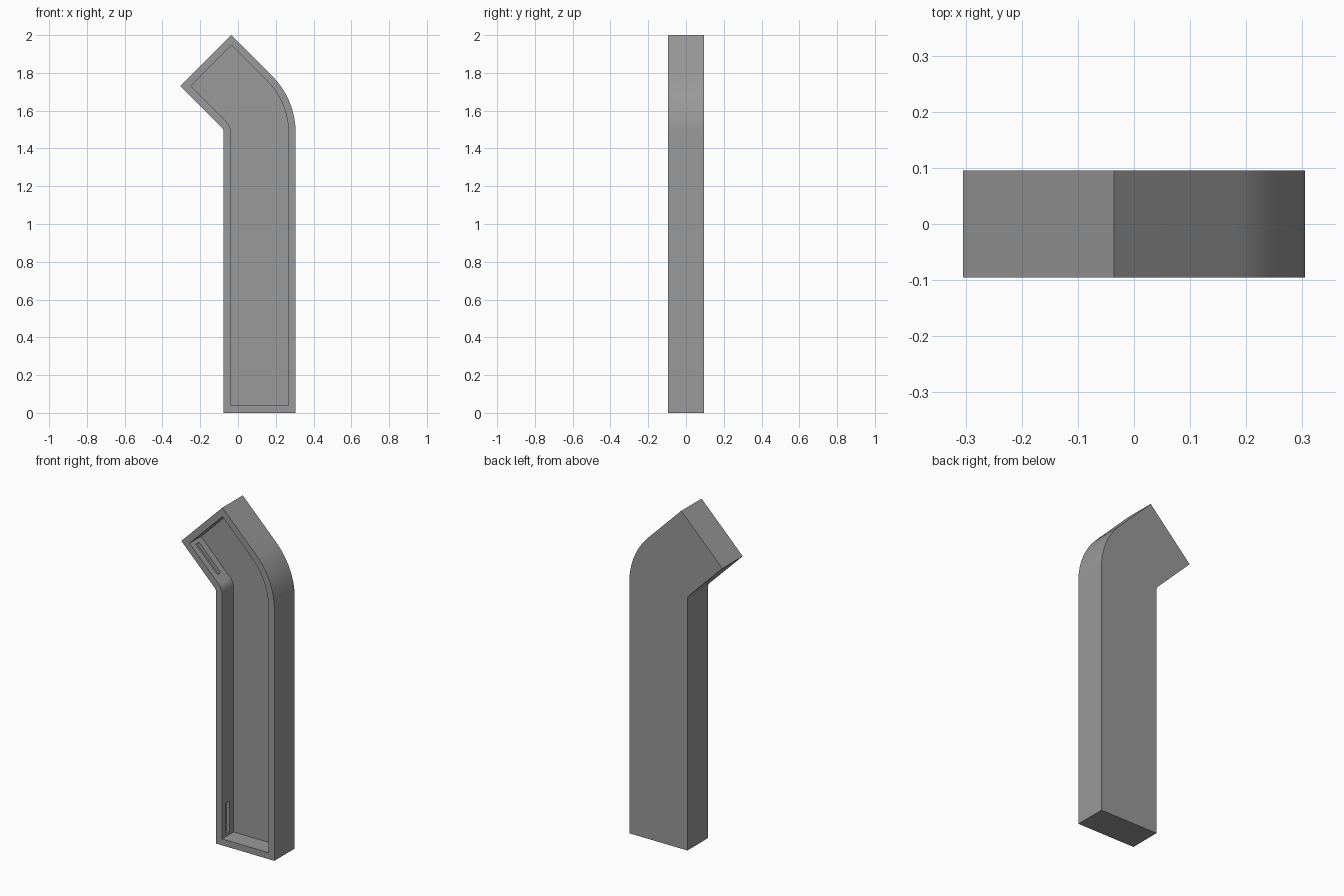
import bpy, bmesh, math
from mathutils import Matrix, Vector

if "Cube" in bpy.data.objects:
    bpy.data.objects.remove(bpy.data.objects["Cube"])

Y0, Y1 = -0.095, 0.095            # front and back
FLOOR = 0.013                     # y of the recess floor
CX, CZ = -0.116, 1.485            # shared centre of both bend arcs
R_OUT, R_IN = 0.421, 0.04
RIM = 0.038
S = math.sqrt(0.5)
END = 0.0                         # distance from bend to angled end, set below
END = (Vector((-0.305, 1.7306)) - Vector((CX + R_IN * S, CZ + R_IN * S))).length


def profile(t):
    """Bent outline in x, z, inset by t."""
    def arc(r, a0, a1, n=14):
        return [(CX + r * math.cos(a0 + (a1 - a0) * i / n),
                 CZ + r * math.sin(a0 + (a1 - a0) * i / n)) for i in range(n + 1)]
    outer = arc(R_OUT - t, 0, math.pi / 4)
    inner = arc(R_IN + t, math.pi / 4, 0)
    d = (END - t) * S
    tip = [(outer[-1][0] - d, outer[-1][1] + d), (inner[0][0] - d, inner[0][1] + d)]
    return [(CX + R_IN + t, t), (CX + R_OUT - t, t)] + outer + tip + inner


grey = bpy.data.materials.new("grey")
grey.diffuse_color = (0.32, 0.32, 0.32, 1)
grey.use_nodes = True
grey.node_tree.nodes["Principled BSDF"].inputs["Base Color"].default_value = grey.diffuse_color

# Bent tray: back, outer walls, front rim, inner walls, recess floor
bm = bmesh.new()
rings = [[bm.verts.new((x, y, z)) for x, z in profile(t)]
         for t, y in ((0, Y1), (0, Y0), (RIM, Y0), (RIM, FLOOR))]
n = len(rings[0])
bm.faces.new(rings[0])
bm.faces.new(rings[-1])
for a, b in zip(rings, rings[1:]):
    for i in range(n):
        j = (i + 1) % n
        bm.faces.new((a[i], a[j], b[j], b[i]))
bmesh.ops.recalc_face_normals(bm, faces=bm.faces)
mesh = bpy.data.meshes.new("bent_tray")
bm.to_mesh(mesh)
bm.free()
mesh.materials.append(grey)
tray = bpy.data.objects.new("bent_tray", mesh)
bpy.context.collection.objects.link(tray)
bpy.context.view_layer.objects.active = tray
tray.select_set(True)


def cut_slot(x, z, length, angle):
    """Shallow slot in an inner wall, long axis tilted by angle about y."""
    bm = bmesh.new()
    bmesh.ops.create_cube(bm, size=1, matrix=Matrix.Translation((x, -0.042, z))
                          @ Matrix.Rotation(angle, 4, 'Y')
                          @ Matrix.Diagonal((0.04, 0.03, length, 1)))
    me = bpy.data.meshes.new("slot_cutter")
    bm.to_mesh(me)
    bm.free()
    me.materials.append(grey)
    cutter = bpy.data.objects.new("slot_cutter", me)
    cutter.hide_render = True
    bpy.context.collection.objects.link(cutter)
    mod = tray.modifiers.new("slot", 'BOOLEAN')
    mod.operation = 'DIFFERENCE'
    mod.solver = 'EXACT'
    mod.object = cutter
    bpy.ops.object.modifier_apply(modifier=mod.name)
    bpy.data.objects.remove(cutter)


# Slots in the lower left wall and in the angled head wall
cut_slot(CX + R_IN + RIM, 0.145, 0.18, 0)
m = (END - RIM) * 0.55
cut_slot(CX + (R_IN + RIM) * S - m * S, CZ + (R_IN + RIM) * S + m * S, 0.2, -math.pi / 4)

bpy.ops.object.shade_smooth_by_angle(angle=math.radians(30))
